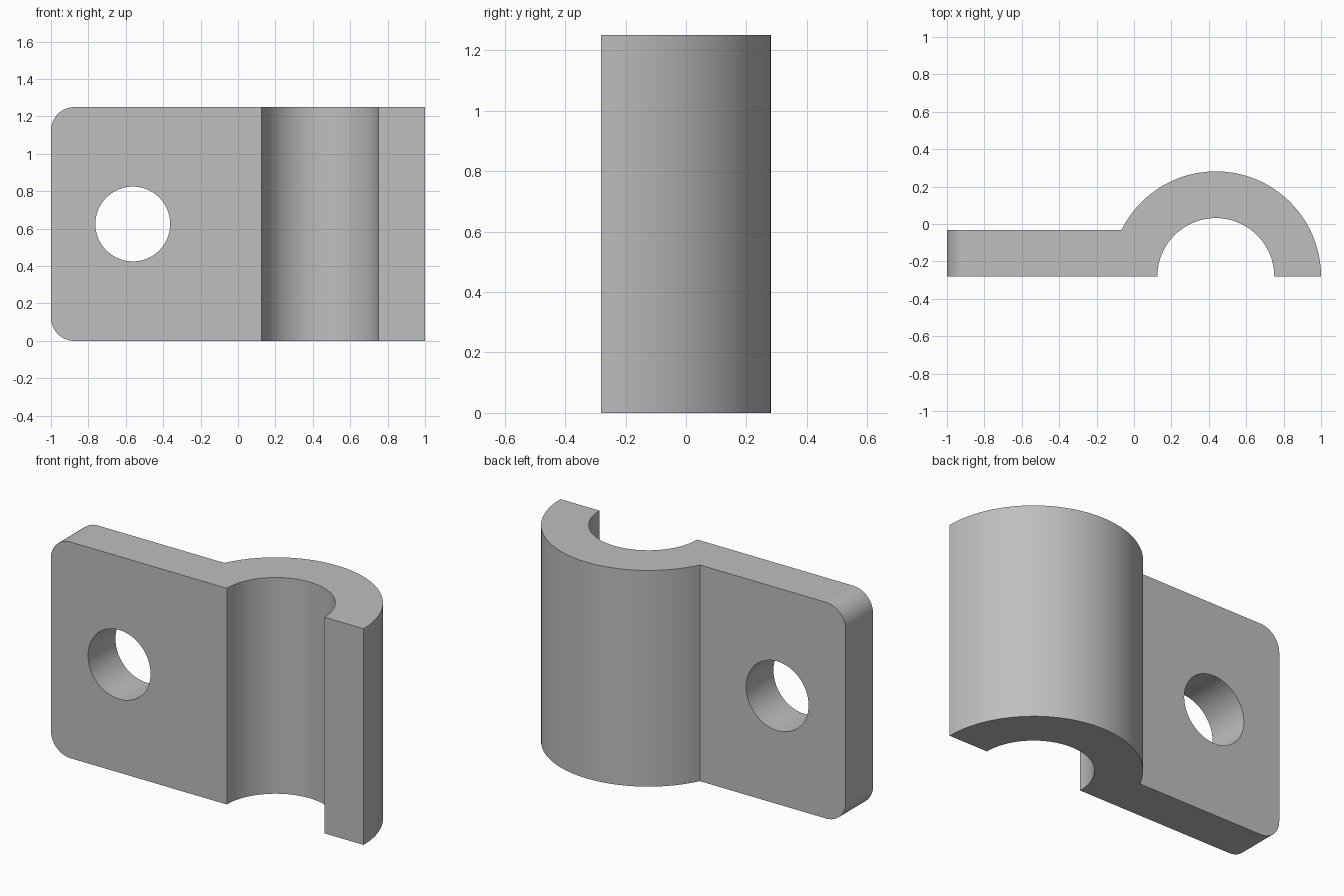
import bpy
import bmesh
from math import asin, cos, sin, pi

HEIGHT = 1.25
FRONT, PLATE = -0.281, 0.25      # front plane and plate thickness
CENTRE, OUTER, INNER = 0.4375, 0.5625, 0.3125
HOLE_X, HOLE_R = -0.5625, 0.2

cube = bpy.data.objects.get("Cube")
if cube:
    bpy.data.objects.remove(cube)

grey = bpy.data.materials.new("plain grey")
grey.use_nodes = True
colour = (0.52, 0.52, 0.52, 1)
grey.diffuse_color = colour
grey.node_tree.nodes["Principled BSDF"].inputs["Base Color"].default_value = colour


def arc(radius, start, end, steps):
    """Points of a saddle arc, in plan."""
    angles = [start + (end - start) * i / steps for i in range(steps + 1)]
    return [(CENTRE + radius * cos(a), FRONT + radius * sin(a)) for a in angles]


# Plan outline: flat plate running into a half-round saddle
outline = [(-1, FRONT)]
outline += arc(INNER, pi, 0, 48)
outline += arc(OUTER, 0, pi - asin(PLATE / OUTER), 56)
outline += [(-1, FRONT + PLATE)]

bm = bmesh.new()
base = bm.faces.new([bm.verts.new((x, y, 0)) for x, y in outline])
raised = bmesh.ops.extrude_face_region(bm, geom=[base], use_keep_orig=True)
top = [g for g in raised["geom"] if isinstance(g, bmesh.types.BMVert)]
bmesh.ops.translate(bm, verts=top, vec=(0, 0, HEIGHT))
bmesh.ops.recalc_face_normals(bm, faces=bm.faces)

# Rounded corners at the free end of the plate
corners = [e for e in bm.edges
           if all(v.co.x < -0.99 for v in e.verts)
           and abs(e.verts[0].co.z - e.verts[1].co.z) < 0.01]
bmesh.ops.bevel(bm, geom=corners, offset=0.125, segments=12,
                profile=0.5, affect='EDGES')
mesh = bpy.data.meshes.new("saddle_clamp")
bm.to_mesh(mesh)
bm.free()
mesh.materials.append(grey)
clamp = bpy.data.objects.new("saddle_clamp", mesh)
bpy.context.collection.objects.link(clamp)

# Bolt hole through the plate
bpy.ops.mesh.primitive_cylinder_add(
    vertices=64, radius=HOLE_R, depth=1,
    location=(HOLE_X, FRONT, HEIGHT / 2), rotation=(pi / 2, 0, 0))
cutter = bpy.context.object
cutter.name = "hole_cutter"
cutter.hide_render = True
cutter.data.materials.append(grey)
cut = clamp.modifiers.new("bolt_hole", 'BOOLEAN')
cut.operation = 'DIFFERENCE'
cut.solver = 'EXACT'
cut.object = cutter

bpy.ops.object.select_all(action='DESELECT')
clamp.select_set(True)
bpy.context.view_layer.objects.active = clamp
bpy.ops.object.modifier_apply(modifier=cut.name)
bpy.data.objects.remove(cutter)

# Smooth curves, crisp edges, flat large faces
bpy.ops.object.shade_smooth_by_angle(angle=pi / 6)
weighted = clamp.modifiers.new("weighted_normals", 'WEIGHTED_NORMAL')
weighted.keep_sharp = True
